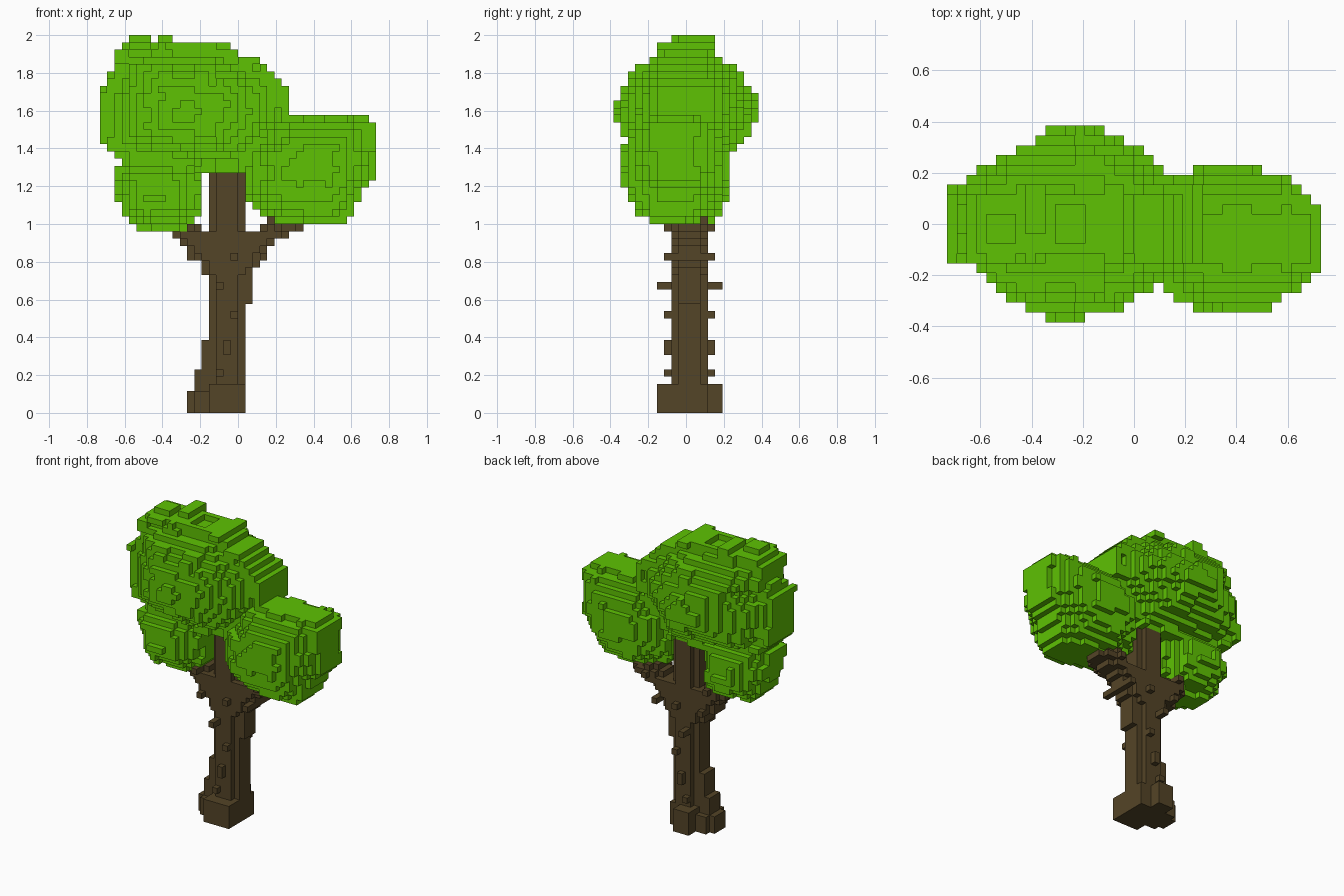
import bpy, bmesh, math, random
from mathutils import Vector

if "Cube" in bpy.data.objects:
    bpy.data.objects.remove(bpy.data.objects["Cube"], do_unlink=True)

H = 1 / 26          # edge length of one block
random.seed(4)


def material(name, rgb):
    m = bpy.data.materials.new(name)
    m.diffuse_color = (*rgb, 1)
    m.use_nodes = True
    bsdf = m.node_tree.nodes["Principled BSDF"]
    bsdf.inputs["Base Color"].default_value = (*rgb, 1)
    bsdf.inputs["Roughness"].default_value = 0.9
    return m


leaf = material("leaf_green", (0.112, 0.54, 0.001))
bark = material("bark_brown", (0.088, 0.058, 0.02))


def box(x0, x1, y0, y1, z0, z1):
    """Set of block cells filling a box, in block units."""
    return {(x, y, z) for x in range(x0, x1) for y in range(y0, y1) for z in range(z0, z1)}


def build(name, cells, mat):
    """Skin the exposed sides of a set of blocks and merge flat regions."""
    bm = bmesh.new()
    verts = {}

    def vert(p):
        if p not in verts:
            verts[p] = bm.verts.new([c * H for c in p])
        return verts[p]

    for c in sorted(cells):
        for axis in range(3):
            u, v = (axis + 1) % 3, (axis + 2) % 3
            for side in (0, 1):
                n = list(c)
                n[axis] += 2 * side - 1
                if tuple(n) in cells:
                    continue
                corners = []
                for a, b in ((0, 0), (1, 0), (1, 1), (0, 1)):
                    p = list(c)
                    p[axis] += side
                    p[u] += a
                    p[v] += b
                    corners.append(vert(tuple(p)))
                bm.faces.new(corners if side else corners[::-1])
    bmesh.ops.dissolve_limit(bm, angle_limit=math.radians(1), verts=bm.verts[:], edges=bm.edges[:])
    mesh = bpy.data.meshes.new(name)
    bm.to_mesh(mesh)
    bm.free()
    mesh.materials.append(mat)
    obj = bpy.data.objects.new(name, mesh)
    bpy.context.collection.objects.link(obj)


def radius(p, centre, outline):
    """0 at the centre, 1 on the outline, along the ray through p."""
    d = Vector(p) - Vector(centre)
    for i, a in enumerate(outline):
        a = Vector(a) - Vector(centre)
        b = Vector(outline[(i + 1) % len(outline)]) - Vector(centre)
        det = a.x * b.y - a.y * b.x
        s = (d.x * b.y - d.y * b.x) / det
        t = (a.x * d.y - a.y * d.x) / det
        if s >= -1e-6 and t >= -1e-6:
            return s + t
    return 9


def foliage(centre, outline, y_mid, depth, rim, power):
    """Block cloud: an xz outline swelling in y towards its centre."""
    cells, bumps = set(), {}
    for x in range(-19, 19):
        for z in range(22, 52):
            r = radius(((x + 0.5) * H, (z + 0.5) * H), centre, outline)
            if r > 1:
                continue
            half = depth * (1 - r ** power) ** (1 / power)
            for y in range(-10, 10):
                dy = (y + 0.5) * H - y_mid
                # clumps of leaves stand slightly in or out
                key = (x // 3, z // 2, dy > 0)
                bump = bumps.setdefault(key, random.uniform(-0.025, 0.012))
                if abs(dy) < max(rim + 2 * bump, half + bump):
                    cells.add((x, y, z))
    return cells


# Large crown with two tufts and a dip on top
crown = foliage((-0.24, 1.6),
                [(-.73, 1.43), (-.73, 1.69), (-.65, 1.8), (-.65, 1.91), (-.58, 1.96), (-.08, 1.96),
                 (0, 1.9), (.12, 1.87), (.19, 1.8), (.27, 1.69), (.27, 1.55), (.1, 1.35),
                 (.04, 1.27), (-.2, 1.27), (-.54, 1.31), (-.69, 1.38)],
                0, 0.39, 0.15, 1.5)
crown |= box(-18, -17, -1, 2, 46, 47)
crown |= box(-15, -12, -2, 1, 49, 52) | box(-11, -9, -1, 4, 50, 52) | box(-11, -10, -4, -1, 50, 51)
crown -= box(-8, -5, -2, 2, 50, 51)
build("large_crown", crown, leaf)

# Lower crown on the left branch
build("left_crown", foliage((0.37, 1.3),
      [(.2, 1.0), (.54, .99), (.62, 1.07), (.65, 1.15), (.73, 1.26), (.73, 1.54), (.65, 1.58),
       (.27, 1.58), (.04, 1.38), (.04, 1.13)],
      -0.058, 0.295, 0.115, 2.1), leaf)

# Small crown under the large one
build("right_crown", foliage((-0.42, 1.17),
      [(-.54, .96), (-.31, .96), (-.2, 1.04), (-.2, 1.28), (-.3, 1.36), (-.6, 1.36),
       (-.65, 1.3), (-.65, 1.16), (-.615, 1.05)],
      -0.02, 0.25, 0.1, 1.8), leaf)

# Trunk: rounded column with a stepped, flared foot
trunk = box(-4, 1, -1, 2, 0, 34) | box(-3, 0, -2, 3, 0, 34)
trunk |= box(-3, 2, -1, 2, 15, 21)
for left, top in ((-7, 3), (-6, 6), (-5, 10)):
    trunk |= box(left, 0, -1, 2, 0, top)
trunk |= box(-6, 1, -2, 3, 0, 3) | box(-4, 1, -4, 3, 0, 4) | box(-4, -1, -2, 5, 0, 4)

# Bark knobs in pairs on front and back: x, bottom, top, length
for x, z0, z1, size in ((-3, 5, 6, 1), (-2, 8, 10, 1), (-1, 13, 14, 1), (-3, 17, 18, 2), (-1, 21, 22, 1)):
    trunk |= box(x, x + 1, -2 - size, -1, z0, z1)
    trunk |= box(x, x + 1, 2, 3 + size, z0, z1)
build("trunk", trunk, bark)

# Branches: layers widening upward on both sides
branches = set()
for x0, x1, z0, z1 in ((-5, 2, 19, 20), (-5, 3, 20, 21), (-7, 3, 21, 22), (-7, 4, 22, 23),
                       (-8, 5, 23, 24), (-9, 7, 24, 25), (-9, -5, 25, 26), (3, 9, 25, 26),
                       (-8, -6, 26, 29), (4, 7, 26, 27), (6, 10, 27, 29)):
    branches |= box(x0, x1, -1, 2, z0, z1)
    branches |= box(x0 + 1, x1 - 1, -2, 3, z0, z1)
for x, z in ((-7, 25), (5, 25), (-6, 21), (3, 21)):
    branches |= box(x, x + 1, -3, 4, z, z + 1)
build("branches", branches, bark)
